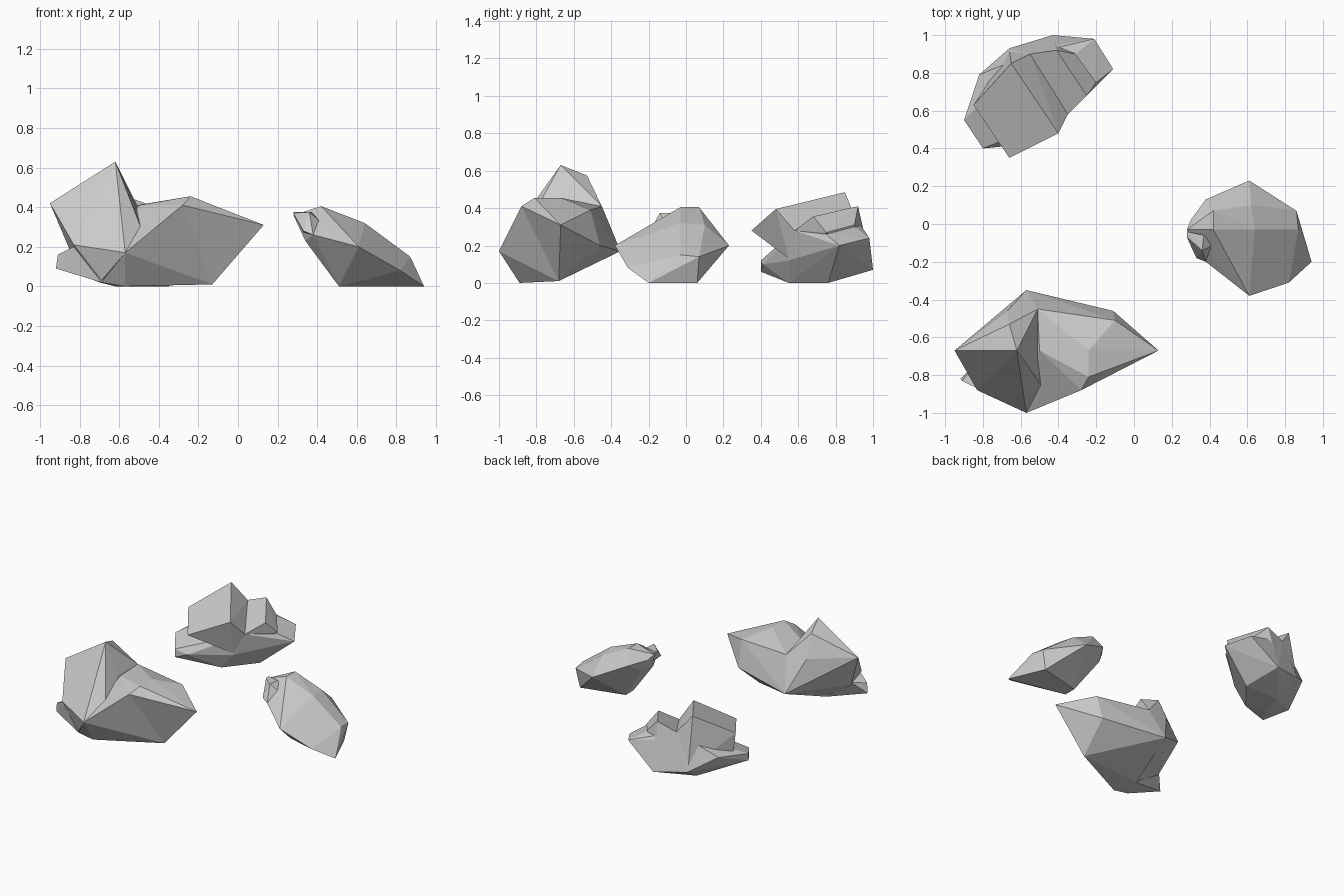
import bpy, bmesh


def hull(name, pts):
    """Faceted convex chunk around a few corner points."""
    bm = bmesh.new()
    for p in pts:
        bm.verts.new(p)
    res = bmesh.ops.convex_hull(bm, input=bm.verts[:])
    junk = {g for g in res["geom_interior"] + res["geom_unused"]
            if isinstance(g, bmesh.types.BMVert)}
    bmesh.ops.delete(bm, geom=list(junk), context='VERTS')
    bmesh.ops.dissolve_limit(bm, angle_limit=0.03, verts=bm.verts[:], edges=bm.edges[:])
    bmesh.ops.recalc_face_normals(bm, faces=bm.faces[:])
    me = bpy.data.meshes.new(name)
    bm.to_mesh(me)
    bm.free()
    ob = bpy.data.objects.new(name, me)
    bpy.context.collection.objects.link(ob)
    return ob


def rock(name, *chunks):
    """Union of convex chunks into one rock."""
    base = hull(name, chunks[0])
    extras = [hull(name + "_chunk", c) for c in chunks[1:]]
    for e in extras:
        m = base.modifiers.new("union", 'BOOLEAN')
        m.operation, m.solver, m.object = 'UNION', 'EXACT', e
    if extras:
        bpy.context.view_layer.update()
        dg = bpy.context.evaluated_depsgraph_get()
        me = bpy.data.meshes.new_from_object(base.evaluated_get(dg))
        base.modifiers.clear()
        base.data = me
        for e in extras:
            bpy.data.objects.remove(e)
    return base


# large front rock: body, pointed right end, raised peak, small foot
MID = [(-.28, -.88, .41), (-.24, -.67, .455), (-.24, -.81, .455), (-.10, -.51, .39),
       (-.11, -.46, .20), (-.13, -.68, .01), (-.51, -.45, .41), (-.57, -.35, .17)]
rock("large_rock",
     MID + [(-.57, -1, .17), (-.50, -.67, .41), (-.57, -.89, .0),
            (-.69, -.89, .02), (-.64, -.74, .02), (-.30, -.56, .09)],
     MID + [(.13, -.67, .31), (-.30, -.58, .12)],
     [(-.62, -.67, .63), (-.66, -.53, .575), (-.95, -.67, .42), (-.83, -.88, .21),
      (-.57, -1, .17), (-.48, -.87, .27), (-.52, -.67, .41), (-.67, -.46, .415),
      (-.51, -.45, .41), (-.57, -.35, .17), (-.84, -.74, .16), (-.64, -.74, .03),
      (-.69, -.89, .03)],
     [(-.83, -.87, .20), (-.91, -.83, .16), (-.92, -.82, .09), (-.69, -.89, .02),
      (-.64, -.74, .02), (-.84, -.74, .18), (-.6, -.8, .15)])

# slanted right rock with a small knob on its upper end
rock("slanted_rock",
     [(.28, -.03, .36), (.42, -.03, .405), (.42, .07, .405), (.38, .13, .31),
      (.30, .02, .33), (.38, -.20, .26), (.64, -.03, .32), (.62, .10, .31),
      (.61, .23, .20), (.86, .07, .14), (.87, -.03, .15), (.94, -.20, 0),
      (.82, -.31, .08), (.61, -.38, .20), (.51, -.11, 0), (.51, -.02, 0),
      (.83, .06, 0), (.34, -.10, .23), (.34, .04, .25)],
     [(.28, -.04, .375), (.28, -.07, .37), (.36, -.14, .375), (.37, -.06, .375),
      (.33, -.18, .28), (.38, -.20, .26), (.33, -.05, .27), (.45, -.1, .3)])

# stepped back rock: lower body, tall slab, small block
L3 = [(-.35, .58, .28), (-.55, .90, .36)]
rock("stepped_rock",
     [(-.80, .40, .06), (-.80, .40, .12), (-.70, .41, .10), (-.90, .55, .16),
      (-.90, .55, .11), (-.82, .79, .20), (-.66, .93, .10), (-.43, 1, .07),
      (-.21, .98, .24), (-.11, .82, .20), (-.42, .55, .12), (-.70, .55, .02),
      (-.52, .55, 0), (-.62, .76, 0), (-.35, .76, 0),
      (-.20, .75, .26), (-.31, .90, .30), (-.40, .95, .28)] + L3,
     [(-.66, .35, .28), (-.85, .63, .33), (-.40, .48, .395), (-.65, .85, .485),
      (-.62, .43, .23), (-.84, .64, .20), (-.42, .55, .13), (-.66, .92, .11)] + L3,
     [(-.25, .68, .355), (-.41, .92, .41), (-.20, .75, .27), (-.31, .90, .31),
      (-.36, .62, .15), (-.43, .99, .10)] + L3)
